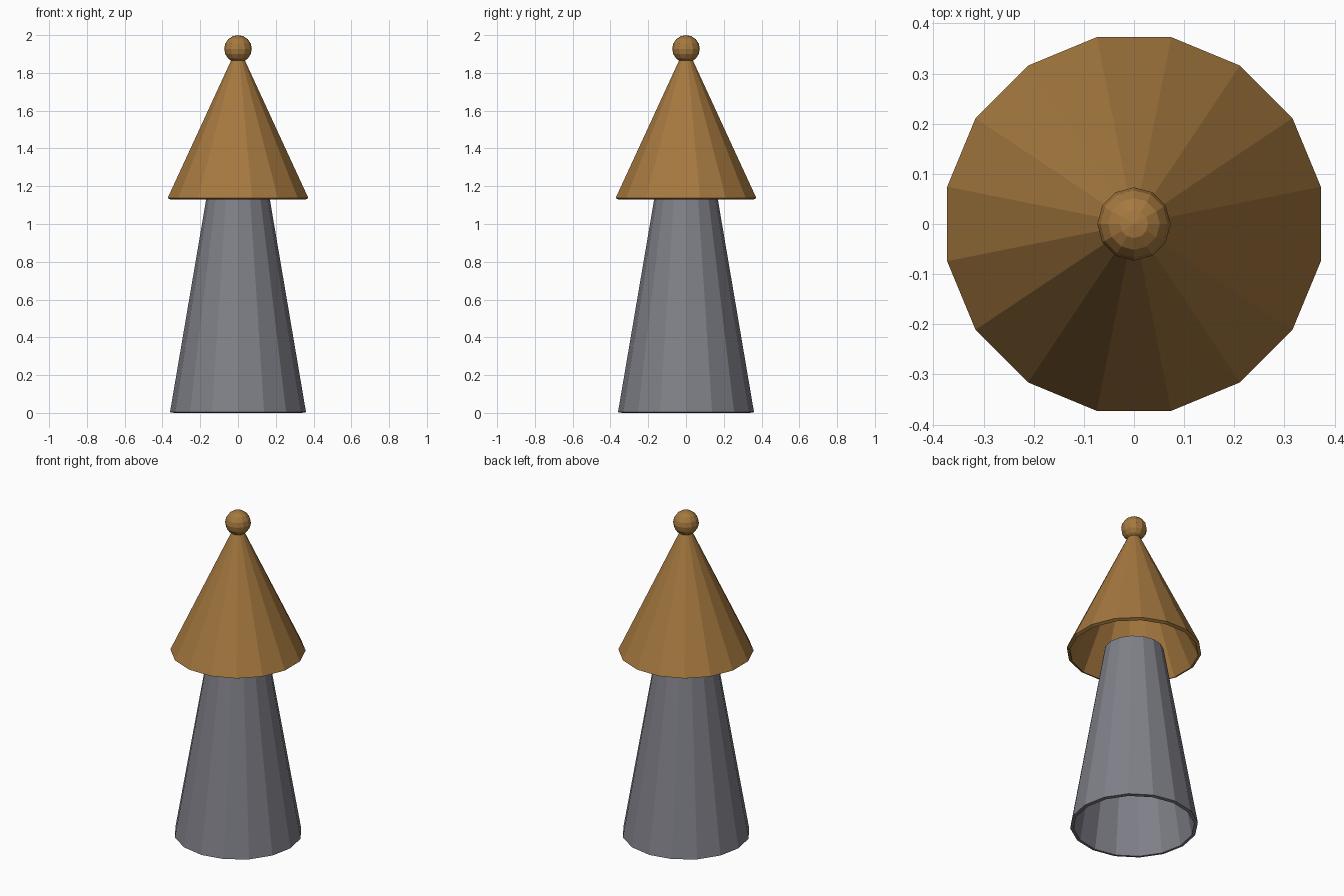
import bpy, bmesh, math
from mathutils import Matrix

if "Cube" in bpy.data.objects:
    bpy.data.objects.remove(bpy.data.objects["Cube"])


def material(name, rgb):
    m = bpy.data.materials.new(name)
    m.diffuse_color = (*rgb, 1)
    m.use_nodes = True
    m.node_tree.nodes["Principled BSDF"].inputs["Base Color"].default_value = m.diffuse_color
    return m


def finish(name, bm, mat):
    bmesh.ops.remove_doubles(bm, verts=bm.verts, dist=1e-5)
    bmesh.ops.recalc_face_normals(bm, faces=bm.faces)
    mesh = bpy.data.meshes.new(name)
    bm.to_mesh(mesh)
    bm.free()
    mesh.materials.append(mat)
    obj = bpy.data.objects.new(name, mesh)
    bpy.context.collection.objects.link(obj)
    return obj


def open_cone(name, r_low, r_high, z_low, z_high, turn, mat, thickness=0.02):
    """Sixteen-sided shell without caps, thickened inwards."""
    bm = bmesh.new()
    place = Matrix.Translation((0, 0, (z_low + z_high) / 2)) @ Matrix.Rotation(turn, 4, 'Z')
    bmesh.ops.create_cone(bm, cap_ends=False, segments=16, radius1=r_low,
                          radius2=r_high, depth=z_high - z_low, matrix=place)
    # make sure the open shell faces outwards
    obj = finish(name, bm, mat)
    f = obj.data.polygons[0]
    if f.normal.x * f.center.x + f.normal.y * f.center.y < 0:
        obj.data.flip_normals()
    mod = obj.modifiers.new("shell", 'SOLIDIFY')
    mod.thickness = thickness
    mod.offset = -1
    return obj


grey = material("slate grey", (0.216, 0.216, 0.25))
ochre = material("ochre brown", (0.38, 0.19, 0.05))

# Tapered body, open at both ends
open_cone("body", 0.36, 0.167, 0.004, 1.14, 0, grey)

# Wide conical roof, open underneath
open_cone("roof", 0.38, 0.0, 1.137, 1.945, math.pi / 16, ochre)

# Ball on the tip
bm = bmesh.new()
bmesh.ops.create_uvsphere(bm, u_segments=12, v_segments=8, radius=0.073,
                          matrix=Matrix.Translation((0, 0, 1.927)))
finish("finial_ball", bm, ochre)
